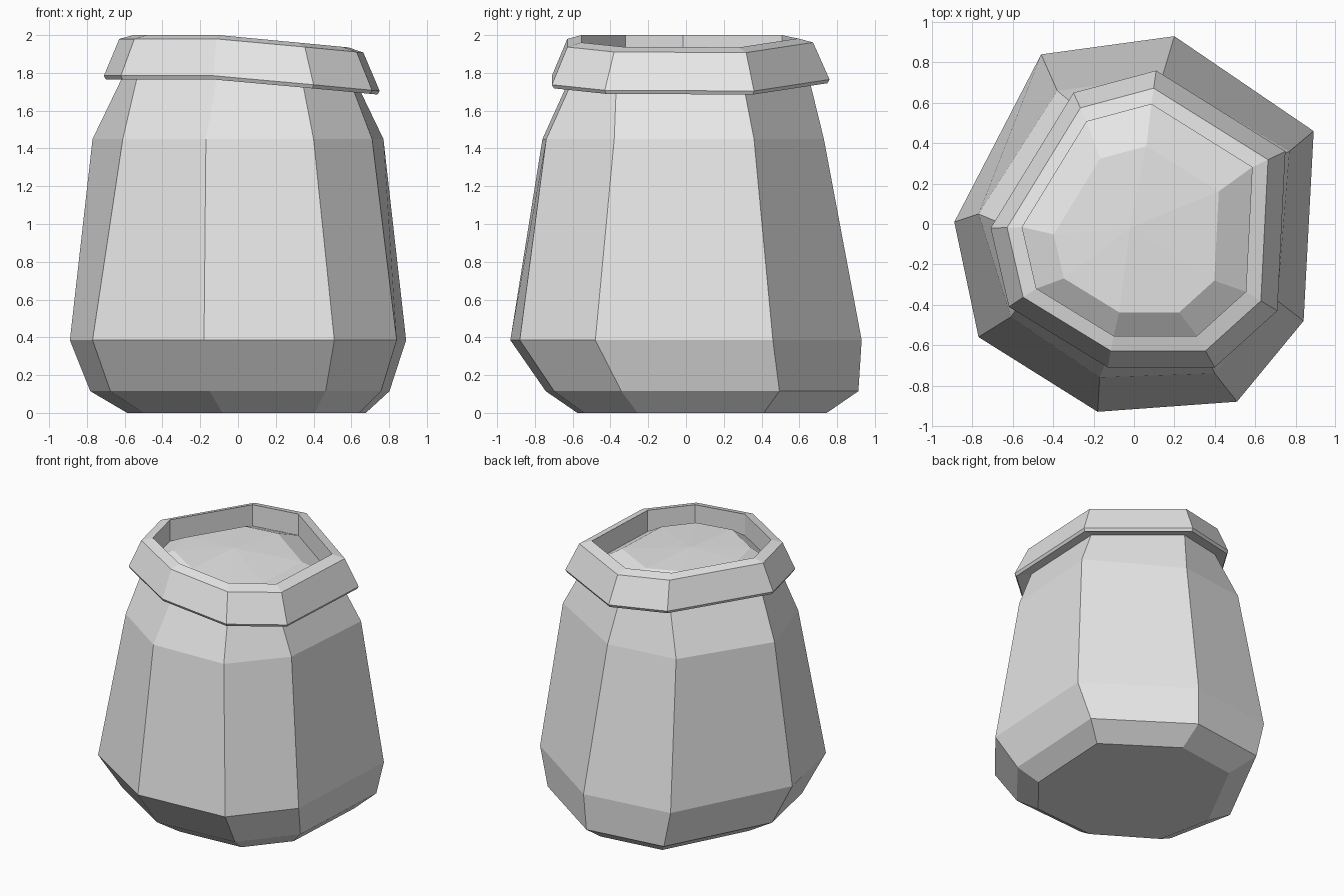
import bpy
import bmesh

default_cube = bpy.data.objects.get("Cube")
if default_cube:
    bpy.data.objects.remove(default_cube, do_unlink=True)

# Single grey clay material
clay = bpy.data.materials.new("light grey clay")
clay.use_nodes = True
clay.diffuse_color = (0.8, 0.8, 0.8, 1)
clay.node_tree.nodes["Principled BSDF"].inputs["Base Color"].default_value = clay.diffuse_color

# Uneven eight-sided cross-sections, counter-clockwise from the -x corner
BELLY = [(-.89, .01), (-.77, -.56), (-.18, -.93), (.51, -.88),
         (.84, -.48), (.89, .46), (.2, .93), (-.46, .84)]
SHOULDER = [(-.77, .05), (-.61, -.46), (-.17, -.76), (.4, -.74),
            (.71, -.38), (.77, .36), (.14, .73), (-.38, .66)]
RIM = [(-.71, -.02), (-.62, -.41), (-.13, -.71), (.4, -.71),
       (.71, -.43), (.75, .36), (.11, .76), (-.3, .65)]


def section(outline, z, scale=1, shift_x=0, shift_y=0):
    """Scaled and shifted copy of an outline at height z."""
    return [(x * scale + shift_x, y * scale + shift_y, z) for x, y in outline]


def sagging(outline, z, scale=1, shift_x=0, shift_y=0):
    """Section that drops toward +x, for the crooked rim."""
    points = section(outline, z, scale, shift_x, shift_y)
    return [(x, y, h - max(0, x + .1) * .095) for x, y, h in points]


def loft(name, sections, cap_start=False, apex=None):
    """Bridge the sections in order, optionally closing either end."""
    bm = bmesh.new()
    rings = [[bm.verts.new(p) for p in points] for points in sections]
    count = len(rings[0])
    for low, high in zip(rings, rings[1:]):
        for i in range(count):
            j = (i + 1) % count
            bm.faces.new((low[i], low[j], high[j], high[i]))
    if cap_start:
        bm.faces.new(list(reversed(rings[0])))
    if apex:
        tip = bm.verts.new(apex)
        last = rings[-1]
        for i in range(count):
            bm.faces.new((last[i], last[(i + 1) % count], tip))
    mesh = bpy.data.meshes.new(name)
    bm.to_mesh(mesh)
    bm.free()
    mesh.materials.append(clay)
    obj = bpy.data.objects.new(name, mesh)
    bpy.context.collection.objects.link(obj)
    return obj


# Body: flat foot, belly, shoulder and neck
loft("jar_body", [
    section(BELLY, 0, .71, .045, .085),
    section(BELLY, .115, .89, .01, .085),
    section(BELLY, .385),
    section(SHOULDER, 1.45),
    sagging(RIM, 1.78, .86),
], cap_start=True)

# Flared collar: underside, lip, outer slope, top edge and inner wall
loft("rim", [
    sagging(RIM, 1.78, .86),
    sagging(RIM, 1.765, .985),
    sagging(RIM, 1.785),
    sagging(RIM, 1.98, .885),
    sagging(RIM, 2, .78),
    sagging(RIM, 1.84, .78),
])

# Shallow domed filling inside the mouth
loft("contents", [
    sagging(RIM, 1.84, .78),
    sagging(RIM, 1.925, .56, 0, -.04),
], apex=(-.02, -.02, 1.935))
